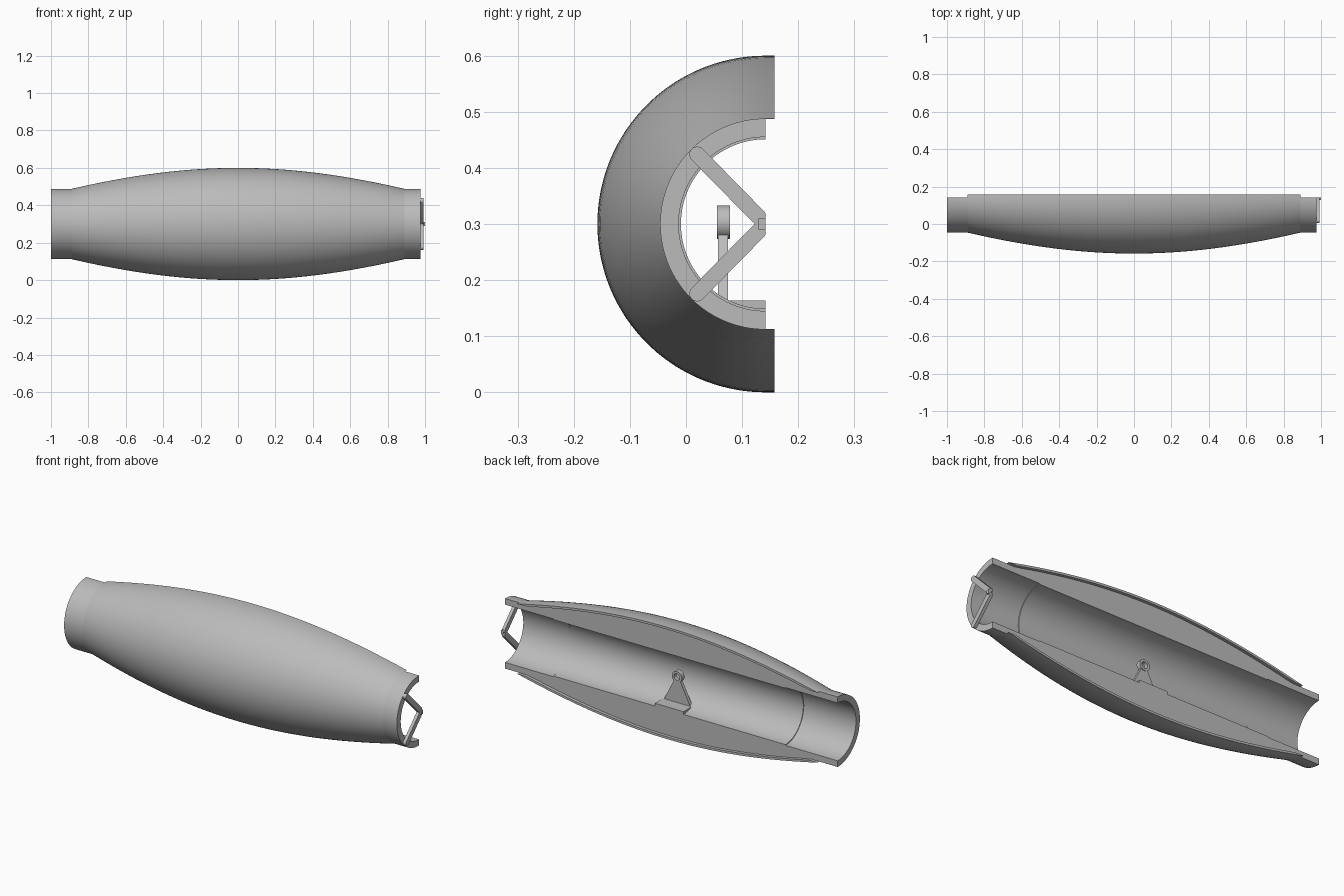
import bpy, bmesh, math
from mathutils import Vector

if "Cube" in bpy.data.objects:
    bpy.data.objects.remove(bpy.data.objects["Cube"], do_unlink=True)

AXIS_Y, AXIS_Z = 0.142, 0.30
SEGMENTS = 72

grey = bpy.data.materials.new("plain grey")
grey.use_nodes = True
grey.diffuse_color = (0.5, 0.5, 0.5, 1)
grey.node_tree.nodes["Principled BSDF"].inputs["Base Color"].default_value = grey.diffuse_color


def finish(name, bm):
    bmesh.ops.recalc_face_normals(bm, faces=bm.faces)
    mesh = bpy.data.meshes.new(name)
    bm.to_mesh(mesh)
    bm.free()
    obj = bpy.data.objects.new(name, mesh)
    bpy.context.collection.objects.link(obj)
    mesh.materials.append(grey)
    bpy.ops.object.select_all(action="DESELECT")
    obj.select_set(True)
    bpy.context.view_layer.objects.active = obj
    bpy.ops.object.shade_smooth_by_angle(angle=math.radians(30))
    return obj


def half_lathe(name, profile, overhang=0.0):
    """Sweep a closed (x, radius) profile through the front half turn, with capped ends."""
    bm = bmesh.new()
    stations = [(-math.pi / 2 + math.pi * i / SEGMENTS, 0) for i in range(SEGMENTS + 1)]
    if overhang:
        stations = [(-math.pi / 2, overhang)] + stations + [(math.pi / 2, overhang)]
    rings = [[bm.verts.new((x, AXIS_Y + dy - r * math.cos(a), AXIS_Z + r * math.sin(a)))
              for x, r in profile] for a, dy in stations]
    n = len(profile)
    for r0, r1 in zip(rings, rings[1:]):
        for i in range(n):
            j = (i + 1) % n
            bm.faces.new((r0[i], r0[j], r1[j], r1[i]))
    bm.faces.new(rings[0])
    bm.faces.new(rings[-1])
    return finish(name, bm)


def prism(name, outline, offset):
    """Extrude a 3D outline along an offset vector."""
    bm = bmesh.new()
    face = bm.faces.new([bm.verts.new(p) for p in outline])
    moved = bmesh.ops.extrude_face_region(bm, geom=[face])["geom"]
    bmesh.ops.translate(bm, vec=Vector(offset),
                        verts=[v for v in moved if isinstance(v, bmesh.types.BMVert)])
    return finish(name, bm)


def box(name, low, high):
    (x0, y0, z0), (x1, y1, z1) = low, high
    return prism(name, [(x0, y0, z0), (x1, y0, z0), (x1, y1, z0), (x0, y1, z0)], (0, 0, z1 - z0))


# Half tube with slightly wider bores at both ends
half_lathe("inner_tube", [(-1, 0.188), (0.975, 0.188), (0.975, 0.155), (0.69, 0.155),
                          (0.69, 0.151), (-0.69, 0.151), (-0.69, 0.155), (-1, 0.155)])

# Bulging body: solid filling and a thin skin that overhangs the cut plane
HALF = 0.89


def bulge(x):
    t = abs(x) / HALF
    return 0.188 + 0.112 * (0.6 * (1 - t * t) + 0.4 * math.cos(t * math.pi / 2))


xs = [HALF * (i / 20 - 1) for i in range(41)]
outer = [(x, bulge(x)) for x in xs]
inner = [(x, max(0.1875, r - 0.012)) for x, r in outer]
base = [(HALF, 0.18), (-HALF, 0.18)]
half_lathe("body_filling", [(x, r - 0.0005) for x, r in inner] + base)
half_lathe("outer_skin", outer + inner[::-1], overhang=0.016)

# Two round-ended struts meeting at a hinge on the end of the tube
start, end, width = Vector((0.02, 0.424)), Vector((0.13, 0.312)), 0.014
heading = math.atan2(end.y - start.y, end.x - start.x)
capsule = []
for centre, turn in ((start, math.pi / 2), (end, -math.pi / 2)):
    for i in range(13):
        a = heading + turn + math.pi * i / 12
        capsule.append((min(AXIS_Y, centre.x + width * math.cos(a)), centre.y + width * math.sin(a)))
for name, side in (("upper_strut", 1), ("lower_strut", -1)):
    prism(name, [(0.975, y, AXIS_Z + side * (z - AXIS_Z)) for y, z in capsule], (0.017, 0, 0))
box("hinge_pin", (0.985, 0.128, 0.29), (1.0, 0.142, 0.31))

# Bracket: foot plate, tapered web and a ring on top
box("bracket_foot", (-0.085, 0.055, 0.146), (0.085, 0.142, 0.164))
prism("bracket_web", [(-0.08, 0.057, 0.16), (0.08, 0.057, 0.16),
                      (0.018, 0.057, 0.282), (-0.018, 0.057, 0.282)], (0, 0.018, 0))

bm = bmesh.new()
section = [(0.03, 0.055), (0.03, 0.078), (0.017, 0.078), (0.017, 0.055)]
count = 32
loops = [[bm.verts.new((r * math.cos(a), y, 0.303 + r * math.sin(a))) for r, y in section]
         for a in (2 * math.pi * i / count for i in range(count))]
for i in range(count):
    a, b = loops[i], loops[(i + 1) % count]
    for k in range(4):
        m = (k + 1) % 4
        bm.faces.new((a[k], a[m], b[m], b[k]))
finish("bracket_ring", bm)
